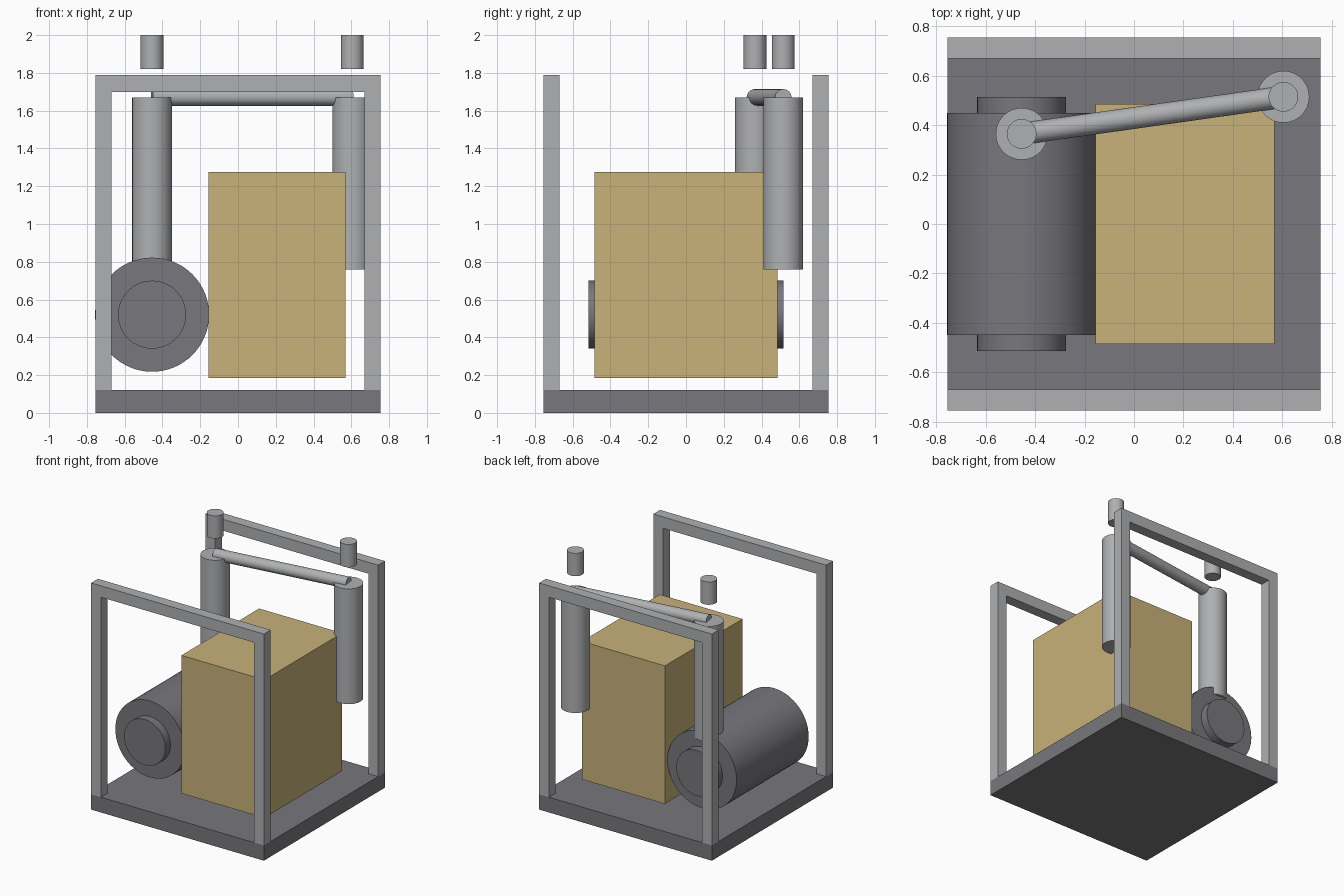
import bpy
from mathutils import Vector

cube = bpy.data.objects.get("Cube")
if cube:
    bpy.data.objects.remove(cube, do_unlink=True)


def material(name, color):
    m = bpy.data.materials.new(name)
    m.use_nodes = True
    m.diffuse_color = (*color, 1)
    m.node_tree.nodes["Principled BSDF"].inputs["Base Color"].default_value = (*color, 1)
    return m


dark_grey = material("dark grey", (0.188, 0.184, 0.202))
light_grey = material("light grey", (0.43, 0.435, 0.45))
tan = material("tan", (0.577, 0.445, 0.195))


def box(name, low, high, mat):
    low, high = Vector(low), Vector(high)
    bpy.ops.mesh.primitive_cube_add(size=1, location=(low + high) / 2)
    ob = bpy.context.object
    ob.name = name
    ob.scale = high - low
    bpy.ops.object.transform_apply(location=False, rotation=False, scale=True)
    ob.data.materials.append(mat)


def rod(name, start, end, radius, mat, sides=64):
    start, end = Vector(start), Vector(end)
    axis = end - start
    bpy.ops.mesh.primitive_cylinder_add(vertices=sides, radius=radius, depth=axis.length,
                                        location=(start + end) / 2)
    ob = bpy.context.object
    ob.name = name
    ob.rotation_euler = axis.to_track_quat('Z', 'Y').to_euler()
    bpy.ops.object.shade_smooth_by_angle()
    ob.data.materials.append(mat)


# Base plate
HALF, INNER, FLOOR, TOP = 0.755, 0.67, 0.12, 1.79
box("base_plate", (-HALF, -HALF, 0), (HALF, HALF, FLOOR), dark_grey)

# Front and back portal frames
for end, y0, y1 in (("front", -HALF, -INNER), ("back", INNER, HALF)):
    box(end + "_right_post", (-HALF, y0, FLOOR), (-INNER, y1, 1.7), light_grey)
    box(end + "_left_post", (INNER, y0, FLOOR), (HALF, y1, 1.7), light_grey)
    box(end + "_top_beam", (-HALF, y0, 1.7), (HALF, y1, TOP), light_grey)

# Central housing
box("housing", (-0.155, -0.485, 0.185), (0.57, 0.485, 1.275), tan)

# Horizontal drum with end hubs
DX, DZ = -0.455, 0.52
rod("drum", (DX, -0.45, DZ), (DX, 0.45, DZ), 0.302, dark_grey)
for end, s in (("front", -1), ("back", 1)):
    rod(end + "_hub", (DX, s * 0.45, DZ), (DX, s * 0.515, DZ), 0.18, dark_grey)

# Upright cylinders with floating caps
columns = {"right": (-0.455, 0.365), "left": (0.605, 0.515)}
for side, (x, y) in columns.items():
    rod(side + "_column", (x, y, 0.76), (x, y, 1.67), 0.105, light_grey)
    rod(side + "_cap", (x, y, 1.82), (x, y, 2), 0.06, light_grey)

# Pipe joining the column tops
rod("cross_pipe", (*columns["right"], 1.67), (*columns["left"], 1.67), 0.044, light_grey)
